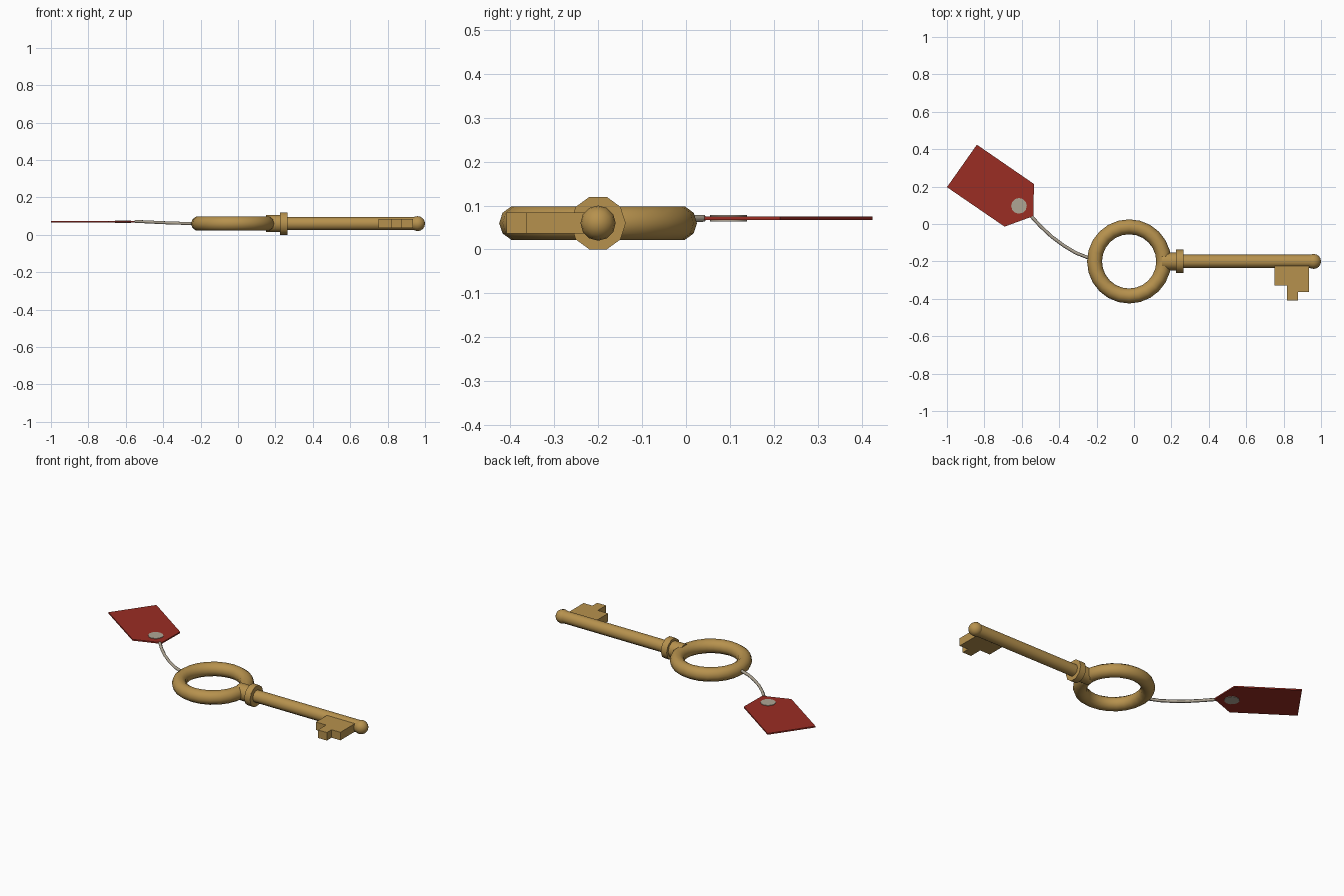
import bpy, bmesh, math
from mathutils import Matrix

if "Cube" in bpy.data.objects:
    bpy.data.objects.remove(bpy.data.objects["Cube"])

AXIS_Y, AXIS_Z = -0.20, 0.06      # centre line of the key


def material(name, rgb):
    m = bpy.data.materials.new(name)
    m.diffuse_color = (*rgb, 1)
    m.use_nodes = True
    m.node_tree.nodes["Principled BSDF"].inputs["Base Color"].default_value = m.diffuse_color
    return m


BRASS = material("brass", (0.47, 0.285, 0.075))
RED = material("red_card", (0.325, 0.026, 0.017))
GREY = material("grey_twine", (0.43, 0.38, 0.30))


def finish(obj, name, mat, smooth=True):
    obj.name = name
    obj.data.materials.append(mat)
    if smooth:
        bpy.ops.object.select_all(action='DESELECT')
        obj.select_set(True)
        bpy.context.view_layer.objects.active = obj
        bpy.ops.object.shade_smooth_by_angle(angle=math.radians(40))
    return obj


def rod(name, x0, x1, radius):
    """Ten-sided cylinder lying along the key's centre line."""
    bpy.ops.mesh.primitive_cylinder_add(
        vertices=10, radius=radius, depth=x1 - x0,
        location=((x0 + x1) / 2, AXIS_Y, AXIS_Z), rotation=(0, math.pi / 2, 0))
    return finish(bpy.context.object, name, BRASS)


def plate(name, outline, z0, z1, mat):
    """Flat outline extruded between two heights."""
    bm = bmesh.new()
    face = bm.faces.new([bm.verts.new((x, y, z0)) for x, y in outline])
    new = bmesh.ops.extrude_face_region(bm, geom=[face])["geom"]
    for v in new:
        if isinstance(v, bmesh.types.BMVert):
            v.co.z = z1
    bmesh.ops.recalc_face_normals(bm, faces=bm.faces)
    mesh = bpy.data.meshes.new(name)
    bm.to_mesh(mesh)
    bm.free()
    obj = bpy.data.objects.new(name, mesh)
    bpy.context.collection.objects.link(obj)
    return finish(obj, name, mat, smooth=False)


# Ring handle
bpy.ops.mesh.primitive_torus_add(
    major_segments=24, minor_segments=10, major_radius=0.185, minor_radius=0.04,
    location=(-0.026, AXIS_Y, AXIS_Z))
finish(bpy.context.object, "ring_handle", BRASS)

# Shaft with its two collars and rounded tip
rod("shaft", 0.18, 0.96, 0.036)
rod("neck_collar", 0.15, 0.225, 0.048)
rod("flange_collar", 0.225, 0.264, 0.063)
bpy.ops.mesh.primitive_uv_sphere_add(
    segments=12, ring_count=8, radius=0.04, location=(0.96, AXIS_Y, AXIS_Z),
    rotation=(0, math.pi / 2, 0))
finish(bpy.context.object, "shaft_tip", BRASS)

# Stepped key bit
plate("key_bit", [(0.75, -0.21), (0.75, -0.33), (0.818, -0.33), (0.818, -0.408),
                  (0.877, -0.408), (0.877, -0.363), (0.936, -0.363), (0.936, -0.21)],
      0.036, 0.084, BRASS)

# Paper tag with its eyelet
plate("tag", [(-0.84, 0.424), (-1.0, 0.197), (-0.692, -0.014),
              (-0.538, 0.042), (-0.535, 0.214)], 0.067, 0.075, RED)
bpy.ops.mesh.primitive_cylinder_add(vertices=12, radius=0.042, depth=0.014,
                                    location=(-0.615, 0.097, 0.071))
finish(bpy.context.object, "eyelet", GREY)

# Twine joining tag and ring
curve = bpy.data.curves.new("twine", 'CURVE')
curve.dimensions = '3D'
curve.bevel_depth = 0.009
curve.bevel_resolution = 1
curve.use_fill_caps = True
path = [(-0.548, 0.040, 0.071), (-0.50, -0.012, 0.070), (-0.44, -0.068, 0.067),
        (-0.375, -0.116, 0.064), (-0.31, -0.155, 0.062), (-0.22, -0.190, 0.060)]
spline = curve.splines.new('POLY')
spline.points.add(len(path) - 1)
for point, co in zip(spline.points, path):
    point.co = (*co, 1)
twine = bpy.data.objects.new("twine", curve)
bpy.context.collection.objects.link(twine)
curve.materials.append(GREY)
